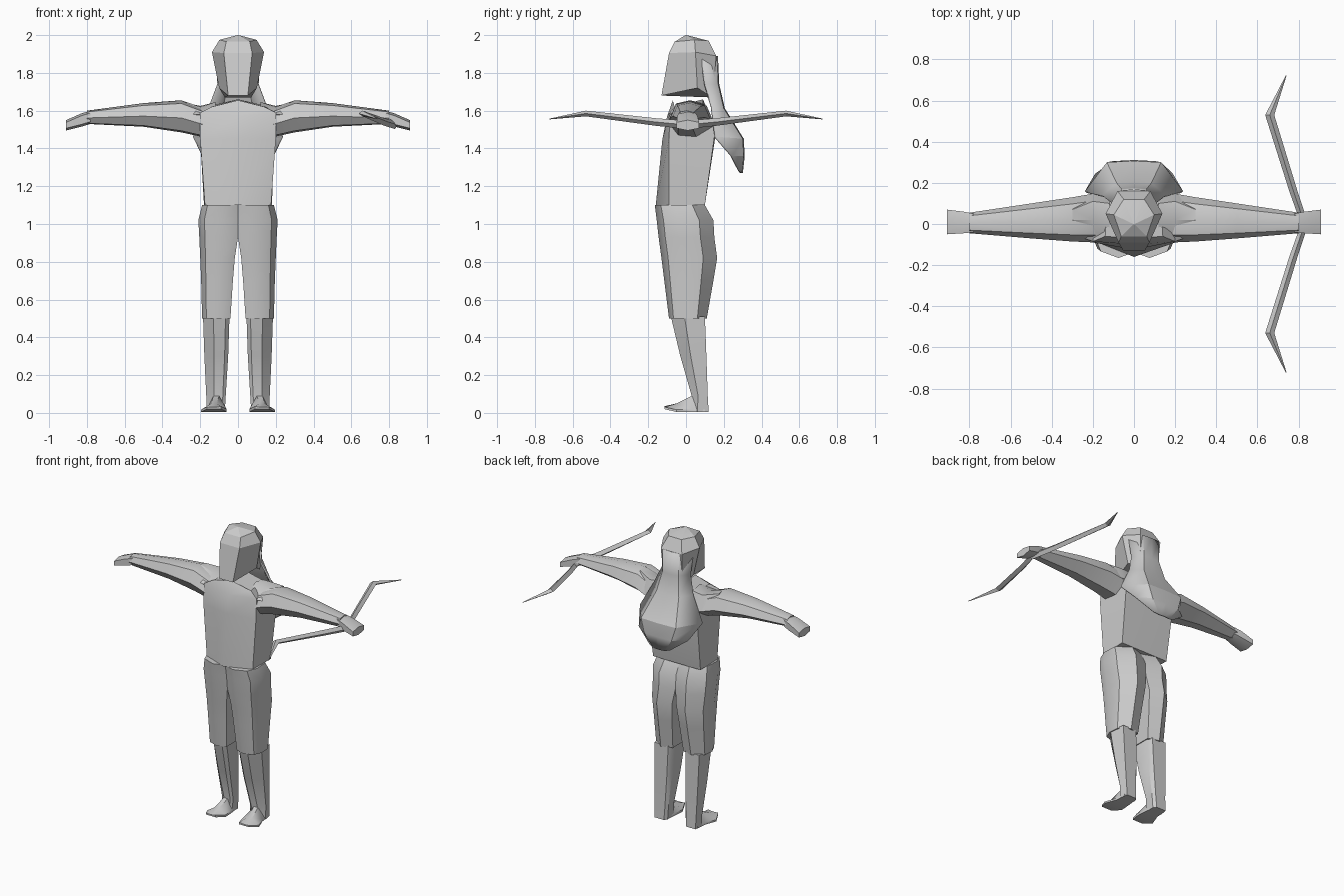
import bpy, bmesh, math

if "Cube" in bpy.data.objects:
    bpy.data.objects.remove(bpy.data.objects["Cube"])

grey = bpy.data.materials.new("plain grey")
grey.diffuse_color = (0.6, 0.6, 0.6, 1)
grey.use_nodes = True
grey.node_tree.nodes["Principled BSDF"].inputs["Base Color"].default_value = grey.diffuse_color


def finish(name, bm, mirror=False, angle=35):
    bmesh.ops.remove_doubles(bm, verts=bm.verts, dist=0.0005)
    bmesh.ops.recalc_face_normals(bm, faces=bm.faces)
    me = bpy.data.meshes.new(name)
    bm.to_mesh(me)
    bm.free()
    ob = bpy.data.objects.new(name, me)
    bpy.context.collection.objects.link(ob)
    me.materials.append(grey)
    bpy.ops.object.select_all(action='DESELECT')
    ob.select_set(True)
    bpy.context.view_layer.objects.active = ob
    bpy.ops.object.shade_smooth_by_angle(angle=math.radians(angle))
    if mirror:
        mod = ob.modifiers.new("Mirror", 'MIRROR')
        mod.use_axis = (mirror == 'X', mirror == 'Y', False)
    return ob


def loft(name, rings, closed=True, caps=True, **kw):
    """Skin a list of equal-length point rings."""
    bm = bmesh.new()
    vs = [[bm.verts.new(p) for p in r] for r in rings]
    n = len(vs[0])
    for a, b in zip(vs, vs[1:]):
        for i in range(n if closed else n - 1):
            j = (i + 1) % n
            bm.faces.new((a[i], a[j], b[j], b[i]))
    if closed and caps:
        bm.faces.new(vs[0])
        bm.faces.new(vs[-1])
    return finish(name, bm, **kw)


def sym(half):
    """Close a half ring, listed front to back on +x, across the centre."""
    return half + [(-x, y, z) for x, y, z in reversed(half) if x > 0.0001]


def section(shape, lo, hi):
    return [(lo[0] + u * (hi[0] - lo[0]), lo[1] + v * (hi[1] - lo[1])) for u, v in shape]


# Torso, bulging along the front centre line
loft("torso", [sym(r) for r in (
    [(0, -.16, 1.10), (.175, -.09, 1.10), (.18, .10, 1.10), (0, .10, 1.10)],
    [(0, -.125, 1.45), (.20, -.09, 1.45), (.19, .15, 1.46), (0, .155, 1.46)],
    [(0, -.10, 1.57), (.20, -.085, 1.59), (.19, .15, 1.52), (0, .15, 1.52)],
    [(0, -.07, 1.655), (.14, -.06, 1.62), (.13, .09, 1.63), (0, .09, 1.66)])])

# Trousers: one hip and thigh, mirrored. Values: z, inner x, outer x, front y, back y
LEG = [(0, .10), (.4, 0), (.85, .12), (1, .38), (.97, .75), (.5, 1), (0, .88)]
rings = []
for z, xi, xo, yf, yb in ((1.10, 0, .19, -.165, .10), (1.02, 0, .21, -.155, .145),
                          (.93, .0, .205, -.145, .15), (.82, .017, .20, -.13, .165),
                          (.70, .027, .195, -.115, .145), (.50, .04, .19, -.09, .11)):
    rings.append([(x, y, z) for x, y in section(LEG, (xi, yf), (xo, yb))])
loft("trousers", rings, mirror='X', angle=45)

# Lower legs
SHIN = [(0, .12), (.15, 0), (.6, 0), (1, .4), (.9, 1), (.15, 1), (0, .8)]
rings = []
for z, xi, xo, yf, yb in ((.51, .045, .185, -.08, .10), (.30, .052, .178, -.03, .108),
                          (.09, .065, .168, .03, .115), (.005, .07, .165, .02, .12)):
    rings.append([(x, y, z) for x, y in section(SHIN, (xi, yf), (xo, yb))])
loft("lower_leg", rings, mirror='X')

# Feet: y, inner x, outer x, top z
rings = []
for y, xi, xo, zt in ((.10, .075, .16, .06), (.03, .065, .165, .09),
                      (-.05, .06, .195, .05), (-.115, .09, .165, .03)):
    z0 = .005 if y > -.1 else .02
    rings.append([(xi, y, z0), (xo, y, z0), (xo, y, z0 + .012),
                  ((xi + xo) / 2 + .015, y, zt), ((xi + xo) / 2 - .015, y, zt), (xi, y, z0 + .015)])
loft("foot", rings, mirror='X')

# Arms: x, front y, back y, bottom z, top z
ARM = [(0, .45), (.15, .9), (.5, 1), (.85, .85), (1, .4), (.6, 0), (.2, .05)]
rings = []
for x, yf, yb, zb, zt in ((.185, -.09, .15, 1.46, 1.61), (.30, -.085, .13, 1.485, 1.655),
                          (.50, -.07, .10, 1.515, 1.64), (.80, -.045, .055, 1.53, 1.60)):
    rings.append([(x, y, z) for y, z in section(ARM, (yf, zb), (yb, zt))])
loft("arm", rings, mirror='X')

# Hands flare outward from the wrist
rings = []
for x, yf, yb, zb, zt in ((.78, -.04, .05, 1.53, 1.60), (.83, -.045, .06, 1.515, 1.585),
                          (.91, -.05, .07, 1.495, 1.55)):
    rings.append([(x, y, z) for y, z in ((yf, zb + .012), (yf, zt - .012), (.01, zt),
                                         (yb, zt - .012), (yb, zb + .012), (.01, zb))])
loft("hand", rings, mirror='X')

# Shoulder pads sloping from the neck to the arms
loft("shoulder", [
    [(.12, -.05, 1.61), (.12, .02, 1.645), (.12, .10, 1.63), (.12, .12, 1.57)],
    [(.20, -.085, 1.58), (.20, .02, 1.62), (.20, .11, 1.625), (.20, .15, 1.53)],
    [(.30, -.05, 1.58), (.30, .02, 1.655), (.30, .07, 1.645), (.30, .10, 1.56)]], mirror='X')

# Hooded head, faceted
loft("head", [sym(r) for r in (
    [(.052, -.13, 1.68), (.10, .06, 1.72), (.07, .14, 1.67)],
    [(.075, -.09, 1.905), (.138, .05, 1.91), (.08, .16, 1.89)],
    [(.062, -.06, 1.965), (.098, .045, 1.975), (.05, .12, 1.97)],
    [(.002, -.002, 2.0), (.003, 0, 2.0), (.002, .002, 2.0)])], angle=15)

# Hood tail and cape: a thin shell hanging from the back of the head
cape = loft("hood_cape", [
    [(s * x, y, z) for s, x, y, z in ((-1, a, ya, za), (-1, a * .55, yc, zc), (0, 0, yc + .005, zc),
                                      (1, a * .55, yc, zc), (1, a, ya, za))]
    for a, ya, za, yc, zc in ((.11, .08, 1.88, .158, 1.89), (.105, .10, 1.74, .165, 1.74),
                              (.15, .135, 1.62, .195, 1.61), (.235, .155, 1.46, .295, 1.45),
                              (.185, .24, 1.36, .30, 1.36), (.075, .28, 1.28, .29, 1.27))],
    closed=False, angle=25)
sol = cape.modifiers.new("Thickness", 'SOLIDIFY')
sol.thickness = 0.012
sol.offset = 0

# Bow limbs: centre x, y, z, half width, half height
rings = [[(x - w, y, z), (x, y, z + h), (x + w, y, z), (x, y, z - h)]
         for x, y, z, w, h in ((.83, 0, 1.525, .018, .022), (.775, .16, 1.54, .02, .02),
                               (.66, .53, 1.585, .022, .015), (.74, .722, 1.556, .002, .002))]
loft("bow", rings, mirror='Y', angle=20)
